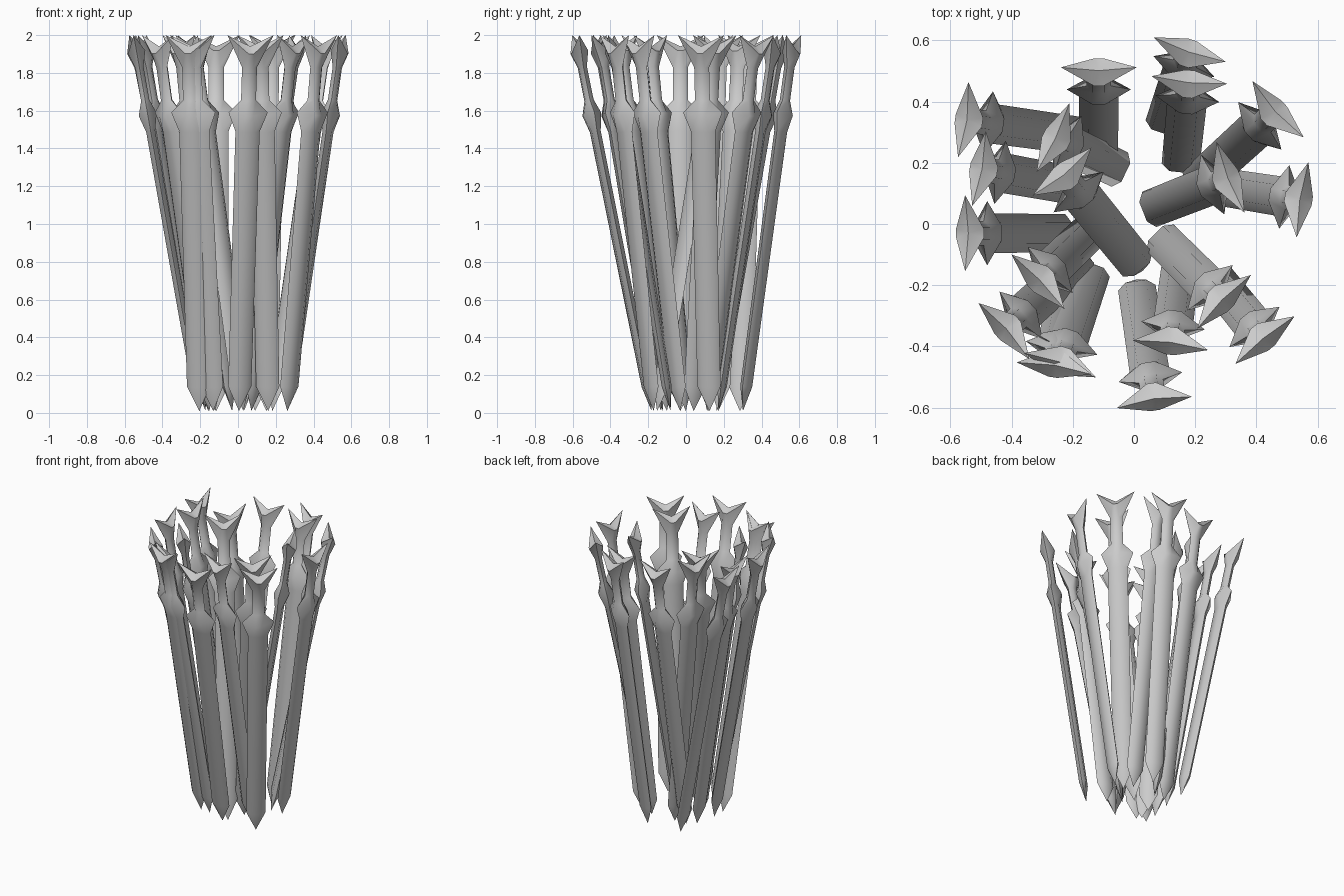
import bpy, bmesh, math
from mathutils import Vector, Matrix

if "Cube" in bpy.data.objects:
    bpy.data.objects.remove(bpy.data.objects["Cube"])

# (pommel x, y, blade point x, y) for each sword in the ring
SWORDS = [
    (-.115, .505, -.115, .16), (.18, .565, .09, .30), (.18, .465, .15, .17),
    (.465, .37, .18, .11), (.31, .15, .03, .04), (.545, .08, .26, .125),
    (.29, -.25, .07, -.03), (.425, -.375, .26, -.17), (.12, -.39, .16, -.08),
    (.065, -.575, .005, -.18), (-.26, -.465, -.205, -.12), (-.24, -.455, -.13, -.13),
    (-.42, -.345, -.15, -.10), (-.31, -.185, -.12, .00), (-.545, -.03, -.20, -.03),
    (-.50, .18, -.17, .12), (-.55, .34, -.155, .285), (-.26, .28, -.03, .17),
    (-.23, .165, .03, -.155),
]

# sword sections: height, half width, half thickness, flat ratio, wing lift
SECTIONS = [
    (.14, .062, .022, .55, 0), (1.49, .065, .024, .55, 0),
    (1.58, .105, .048, .20, .01),
    (1.655, .040, .022, .50, 0), (1.83, .040, .022, .50, 0),
    (1.91, .124, .046, .12, .09),
]
TIP, NOTCH = .01, 1.94


def make_sword_mesh():
    bm = bmesh.new()
    rings = []
    for z, w, t, f, lift in SECTIONS:
        pts = [(w, 0, z + lift), (w * f, t, z), (-w * f, t, z),
               (-w, 0, z + lift), (-w * f, -t, z), (w * f, -t, z)]
        rings.append([bm.verts.new(p) for p in pts])
    tip, notch = bm.verts.new((0, 0, TIP)), bm.verts.new((0, 0, NOTCH))
    for i in range(6):
        j = (i + 1) % 6
        for a, b in zip(rings, rings[1:]):
            bm.faces.new((a[i], a[j], b[j], b[i]))
        bm.faces.new((tip, rings[0][j], rings[0][i]))
        bm.faces.new((notch, rings[-1][i], rings[-1][j]))
    bmesh.ops.recalc_face_normals(bm, faces=bm.faces)
    mesh = bpy.data.meshes.new("sword")
    bm.to_mesh(mesh)
    bm.free()
    return mesh


mesh = make_sword_mesh()
for n, (px, py, bx, by) in enumerate(SWORDS):
    obj = bpy.data.objects.new(f"sword_{n + 1:02d}", mesh)
    bpy.context.collection.objects.link(obj)
    # lean each sword outwards, flat side facing the lean direction
    base = Vector((bx, by, 0))
    axis = Vector((px, py, 1.96)) - base
    stretch = axis.length / 1.96
    z = axis.normalized()
    x = Vector((-z.y, z.x, 0)).normalized()
    y = z.cross(x)
    rot = Matrix((x, y, z)).transposed().to_4x4()
    obj.matrix_world = Matrix.Translation(base) @ rot @ Matrix.Diagonal((1, 1, stretch, 1))
    obj.select_set(True)
    bpy.context.view_layer.objects.active = obj

bpy.ops.object.shade_smooth_by_angle(angle=math.radians(50))
